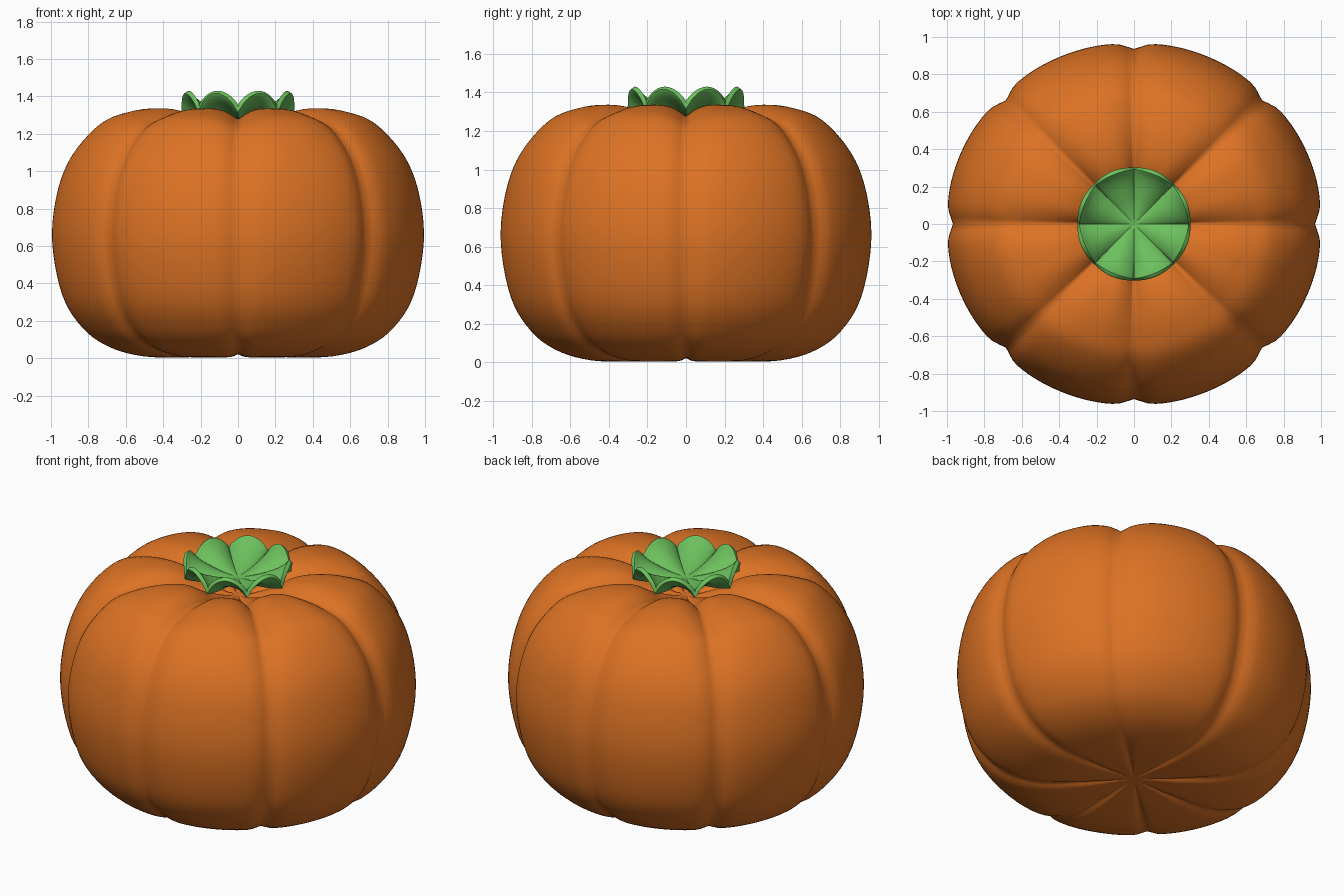
import bpy, bmesh, math
from mathutils import Vector

if "Cube" in bpy.data.objects:
    bpy.data.objects.remove(bpy.data.objects["Cube"])

SEG = 160            # steps around, a multiple of 16
LOBES = 8


def material(name, rgb):
    m = bpy.data.materials.new(name)
    m.diffuse_color = (*rgb, 1)
    m.use_nodes = True
    m.node_tree.nodes["Principled BSDF"].inputs["Base Color"].default_value = m.diffuse_color
    return m


def smooth_curve(pts, n):
    """Catmull-Rom curve through 2D points."""
    p = [Vector(q) for q in pts]
    p = [2 * p[0] - p[1]] + p + [2 * p[-1] - p[-2]]
    out = []
    for i in range(1, len(p) - 2):
        a, b, c, d = p[i - 1:i + 3]
        for k in range(n):
            t = k / n
            out.append(0.5 * (2 * b + (c - a) * t + (2 * a - 5 * b + 4 * c - d) * t * t
                              + (3 * b - a - 3 * c + d) * t ** 3))
    return out + [p[-2]]


def ring_mesh(name, count, point, mat, caps):
    """Skin rings given by point(ring, angle); caps lists (ring, z, flip) centre points."""
    bm = bmesh.new()
    rings = [[bm.verts.new(point(i, 2 * math.pi * j / SEG)) for j in range(SEG)]
             for i in range(count)]
    for lo, hi in zip(rings, rings[1:]):
        for j in range(SEG):
            k = (j + 1) % SEG
            bm.faces.new((lo[j], lo[k], hi[k], hi[j]))
    for ring, z in caps:
        c = bm.verts.new((0, 0, z))
        for j in range(SEG):
            bm.faces.new((c, rings[ring][j], rings[ring][(j + 1) % SEG]))
    bmesh.ops.recalc_face_normals(bm, faces=bm.faces)
    for f in bm.faces:
        f.smooth = True
    me = bpy.data.meshes.new(name)
    bm.to_mesh(me)
    bm.free()
    me.materials.append(mat)
    ob = bpy.data.objects.new(name, me)
    bpy.context.collection.objects.link(ob)
    return ob


def groove_angle(t):
    """Angle from the nearest groove, 0 to pi/8."""
    step = 2 * math.pi / LOBES
    a = t % step
    return min(a, step - a)


orange = material("pumpkin orange", (0.72, 0.17, 0.018))
green = material("leaf green", (0.15, 0.53, 0.11))

# Pumpkin body: lathe profile pressed inwards along eight grooves
profile = smooth_curve([(0.08, 0.02), (0.3, 0.005), (0.52, 0.01), (0.70, 0.06), (0.84, 0.16),
                        (0.95, 0.335), (1.005, 0.62), (0.98, 0.88), (0.90, 1.09),
                        (0.75, 1.26), (0.60, 1.32), (0.45, 1.336), (0.32, 1.315),
                        (0.2, 1.25), (0.06, 1.2)], 5)


def body_point(i, t):
    p = profile[i]
    d = (profile[min(i + 1, len(profile) - 1)] - profile[max(i - 1, 0)]).normalized()
    n = Vector((d.y, -d.x))
    a = groove_angle(t)
    s = math.sin(4 * a)
    narrow = 0.6 * math.exp(-(a / 0.055) ** 2) + 0.4 * (1 - s) ** 2
    wide = (1 - s) ** 1.5
    top = max(0, n.y) ** 2
    depth = 0.038 + (0.022 * top if n.y > 0 else -0.018 * n.y ** 2)
    depth *= min(1, p.x / 0.3)
    q = p - n * depth * (narrow * (1 - top) + wide * top)
    return (q.x * math.cos(t), 0.967 * q.x * math.sin(t), max(q.y, 0))


ring_mesh("pumpkin_body", len(profile), body_point, orange,
          [(0, 0.02), (len(profile) - 1, 1.2)])

# Leaf crown: shallow bowl whose rim rises into eight rounded petals
STEPS = 12


def crown_point(i, t):
    u = (i + 1) / STEPS
    s = math.sin(4 * groove_angle(t)) ** 0.65
    r = 0.295 * (1 - (1 - u) ** 1.25) + 0.003 * (1 - s)
    z = 1.29 + 0.035 * u ** 2 + s * (0.02 * min(1, 2 * u) + 0.078 * u ** 2.2)
    return (r * math.cos(t), r * math.sin(t), z)


crown = ring_mesh("leaf_crown", STEPS, crown_point, green, [(0, 1.29)])
if crown.data.polygons[0].normal.z < 0:
    crown.data.flip_normals()
solid = crown.modifiers.new("thickness", 'SOLIDIFY')
solid.thickness = 0.024
solid.offset = 0
bevel = crown.modifiers.new("round rim", 'BEVEL')
bevel.width = 0.008
bevel.segments = 2
bevel.limit_method = 'ANGLE'
bevel.angle_limit = math.radians(60)
